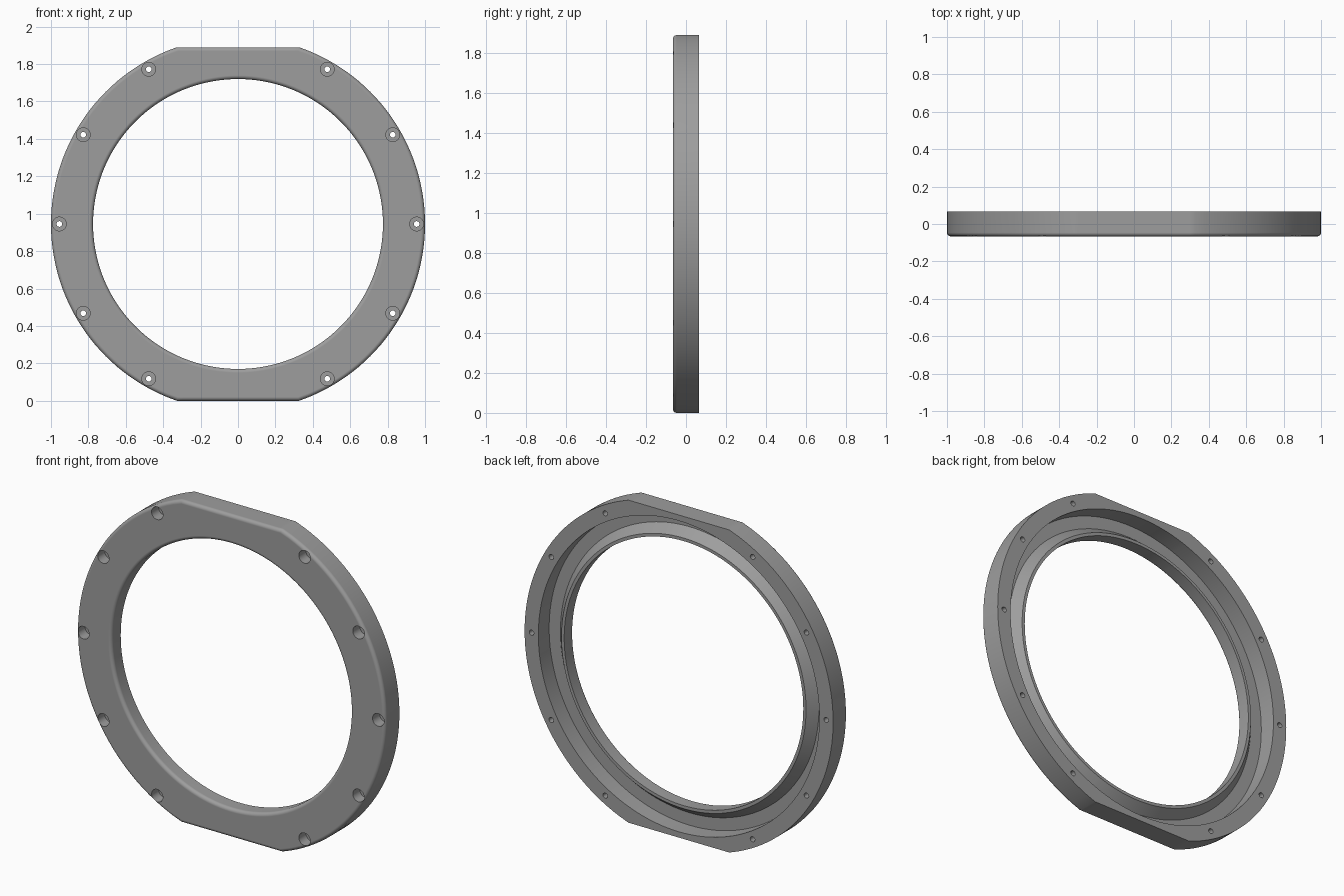
import bpy, bmesh, math

if "Cube" in bpy.data.objects:
    bpy.data.objects.remove(bpy.data.objects["Cube"])

CZ = 0.945          # height of the ring axis
FRONT, BACK = -0.066, 0.066
FLAT = 0.945        # distance of the top and bottom flats from the axis
FILLET = 0.02
SEG = 144

grey = bpy.data.materials.new("machined grey")
grey.diffuse_color = (0.34, 0.34, 0.34, 1)
grey.use_nodes = True
grey.node_tree.nodes["Principled BSDF"].inputs["Base Color"].default_value = grey.diffuse_color


def mesh_object(name, bm):
    bmesh.ops.recalc_face_normals(bm, faces=bm.faces)
    me = bpy.data.meshes.new(name)
    bm.to_mesh(me)
    bm.free()
    ob = bpy.data.objects.new(name, me)
    bpy.context.collection.objects.link(ob)
    return ob


def skin(bm, loops):
    """Join neighbouring closed loops of vertices with quads."""
    for a, b in zip(loops, loops[1:]):
        n = len(a)
        for i in range(n):
            j = (i + 1) % n
            bm.faces.new((a[i], a[j], b[j], b[i]))


# angles around the ring, with one vertex exactly on each corner of the flats
corner = math.asin(FLAT)
angles = [2 * math.pi * i / SEG for i in range(SEG)]
for c in (corner, math.pi - corner, math.pi + corner, 2 * math.pi - corner):
    k = min(range(SEG), key=lambda i: abs(angles[i] - c))
    angles[k] = c


def round_radius(r):
    return lambda t: r


def flatted_radius(inset):
    return lambda t: min(1 - inset, (FLAT - inset) / max(abs(math.sin(t)), 1e-6))


# cross-section: outer wall, front fillets, bore, tapered lip, rear recess
arc = [math.radians(15 * i) for i in range(7)]
section = [(flatted_radius(0), BACK)]
section += [(flatted_radius(FILLET * (1 - math.cos(a))),
             FRONT + FILLET * (1 - math.sin(a))) for a in arc]
section += [(round_radius(0.775 + FILLET * (1 - math.sin(a))),
             FRONT + FILLET * (1 - math.cos(a))) for a in arc]
section += [(round_radius(r), y) for r, y in
            ((0.775, 0.021), (0.793, 0.021), (0.838, -0.034), (0.911, -0.034), (0.911, BACK))]

bm = bmesh.new()
loops = [[bm.verts.new((rad(t) * math.cos(t), y, CZ + rad(t) * math.sin(t))) for t in angles]
         for rad, y in section]
skin(bm, loops + loops[:1])
ring = mesh_object("flanged_ring", bm)
ring.data.materials.append(grey)

# stepped cutters for the ten counterbored screw holes
bm = bmesh.new()
for deg in range(0, 360, 30):
    if deg in (90, 270):
        continue
    cx = 0.955 * math.cos(math.radians(deg))
    cz = CZ + 0.955 * math.sin(math.radians(deg))
    steps = ((0.037, FRONT - 0.05), (0.037, 0.0), (0.015, 0.0), (0.015, BACK + 0.05))
    rings = [[bm.verts.new((cx + r * math.cos(a), y, cz + r * math.sin(a)))
              for a in (2 * math.pi * i / 24 for i in range(24))] for r, y in steps]
    skin(bm, rings)
    bm.faces.new(rings[0])
    bm.faces.new(rings[-1])
cutter = mesh_object("screw_hole_cutter", bm)
cutter.data.materials.append(grey)
cutter.hide_render = True

cut = ring.modifiers.new("screw holes", 'BOOLEAN')
cut.operation = 'DIFFERENCE'
cut.solver = 'EXACT'
cut.object = cutter

# apply the cut, then shade smoothly with crisp machined edges
bpy.context.view_layer.objects.active = ring
ring.select_set(True)
bpy.ops.object.modifier_apply(modifier=cut.name)
bpy.data.objects.remove(cutter)
bpy.ops.object.shade_smooth_by_angle(angle=math.radians(25))
weighted = ring.modifiers.new("even shading", 'WEIGHTED_NORMAL')
weighted.keep_sharp = True
